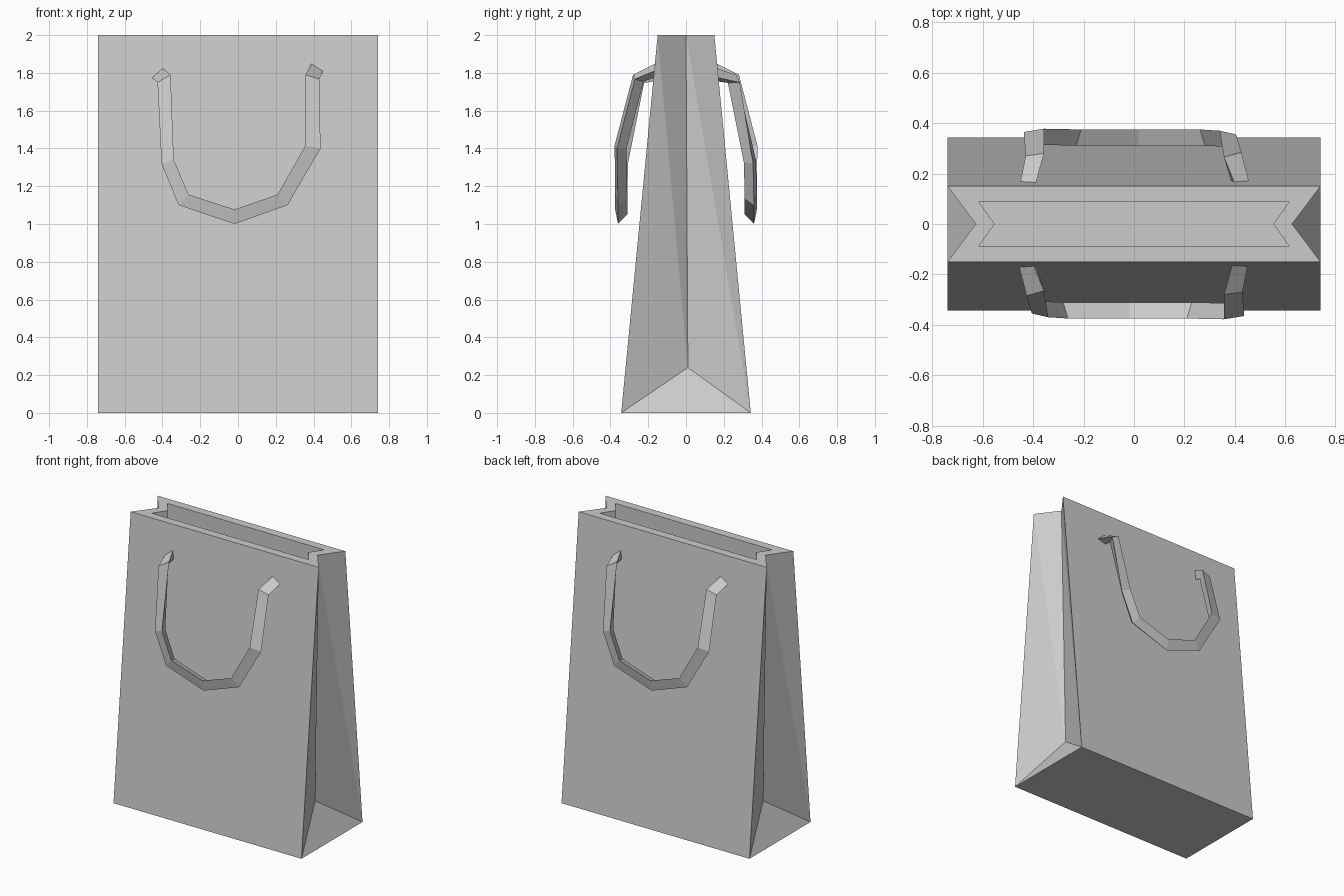
import bpy
import bmesh
from mathutils import Vector, Matrix

cube = bpy.data.objects.get("Cube")
if cube:
    bpy.data.objects.remove(cube, do_unlink=True)

GREY = (0.6, 0.6, 0.6, 1.0)
paper = bpy.data.materials.new("grey paper")
paper.use_nodes = True
paper.diffuse_color = GREY
paper.node_tree.nodes["Principled BSDF"].inputs["Base Color"].default_value = GREY

HALF_TURN = Matrix.Rotation(3.14159265, 4, "Z")


def finish(bm, name):
    bmesh.ops.recalc_face_normals(bm, faces=bm.faces)
    mesh = bpy.data.meshes.new(name)
    bm.to_mesh(mesh)
    bm.free()
    mesh.materials.append(paper)
    obj = bpy.data.objects.new(name, mesh)
    bpy.context.collection.objects.link(obj)
    return obj


def outline(bm, x, tip_x, y, z):
    """Rectangle whose two short ends fold inward to a notch."""
    half = [(x, -y), (tip_x, 0), (x, y)]
    pts = half + [(-px, -py) for px, py in half]
    return [bm.verts.new((px, py, z)) for px, py in pts]


def bridge(bm, a, b):
    for i in range(len(a)):
        j = (i + 1) % len(a)
        bm.faces.new((a[i], a[j], b[j], b[i]))


# Bag body: rim, hollow inside, tapered walls and folded side gussets
bm = bmesh.new()
rim = outline(bm, 0.74, 0.627, 0.15, 2.0)
mouth = outline(bm, 0.617, 0.553, 0.09, 2.0)
floor = outline(bm, 0.617, 0.553, 0.09, 0.1)
bridge(bm, rim, mouth)
bridge(bm, mouth, floor)
bm.faces.new(floor)

base = [bm.verts.new(p) for p in
        [(0.74, -0.343, 0), (0.74, 0.343, 0), (-0.74, 0.343, 0), (-0.74, -0.343, 0)]]
bm.faces.new(base)
for side in (0, 1):
    front_top, notch, back_top = rim[side * 3:side * 3 + 3]
    front_low, back_low = base[side * 2:side * 2 + 2]
    sign = 1 - 2 * side
    fold = bm.verts.new((0.6 * sign, 0.01 * sign, 0.24))
    for tri in ((front_low, back_low, fold),
                (front_top, front_low, fold), (front_top, fold, notch),
                (notch, fold, back_low), (notch, back_low, back_top)):
        bm.faces.new(tri)
    # Broad wall joining this gusset to the opposite one
    bm.faces.new((back_top, back_low, base[(side * 2 + 2) % 4], rim[(side * 3 + 3) % 6]))
finish(bm, "bag_body")

# Handle strap: inner and outer edge of the front face, as x, y, z
STRAP = [
    ((-.40, -.16, 1.825), (-.458, -.16, 1.777)),
    ((-.357, -.265, 1.79), (-.426, -.285, 1.75)),
    ((-.34, -.37, 1.34), (-.405, -.355, 1.32)),
    ((-.262, -.375, 1.156), (-.315, -.36, 1.1)),
    ((-.018, -.375, 1.077), (-.018, -.36, 1.0)),
    ((.21, -.375, 1.156), (.262, -.36, 1.1)),
    ((.357, -.378, 1.416), (.437, -.365, 1.4)),
    ((.357, -.28, 1.79), (.43, -.27, 1.767)),
    ((.39, -.16, 1.85), (.452, -.16, 1.814)),
]


def handle(name, turned):
    """Three-sided strap swept along the drooping loop."""
    bm = bmesh.new()
    pairs = [(Vector(a), Vector(b)) for a, b in STRAP]
    mids = [(a + b) / 2 for a, b in pairs]
    rings = []
    for i, (inner, outer) in enumerate(pairs):
        along = mids[min(i + 1, len(mids) - 1)] - mids[max(i - 1, 0)]
        outward = (outer - inner).cross(along).normalized()
        back = mids[i] - outward * 0.058
        rings.append([bm.verts.new(p) for p in (inner, outer, back)])
    for a, b in zip(rings, rings[1:]):
        bridge(bm, a, b)
    bm.faces.new(rings[0])
    bm.faces.new(rings[-1])
    if turned:
        bm.transform(HALF_TURN)
    finish(bm, name)


handle("front_handle", False)
handle("back_handle", True)
